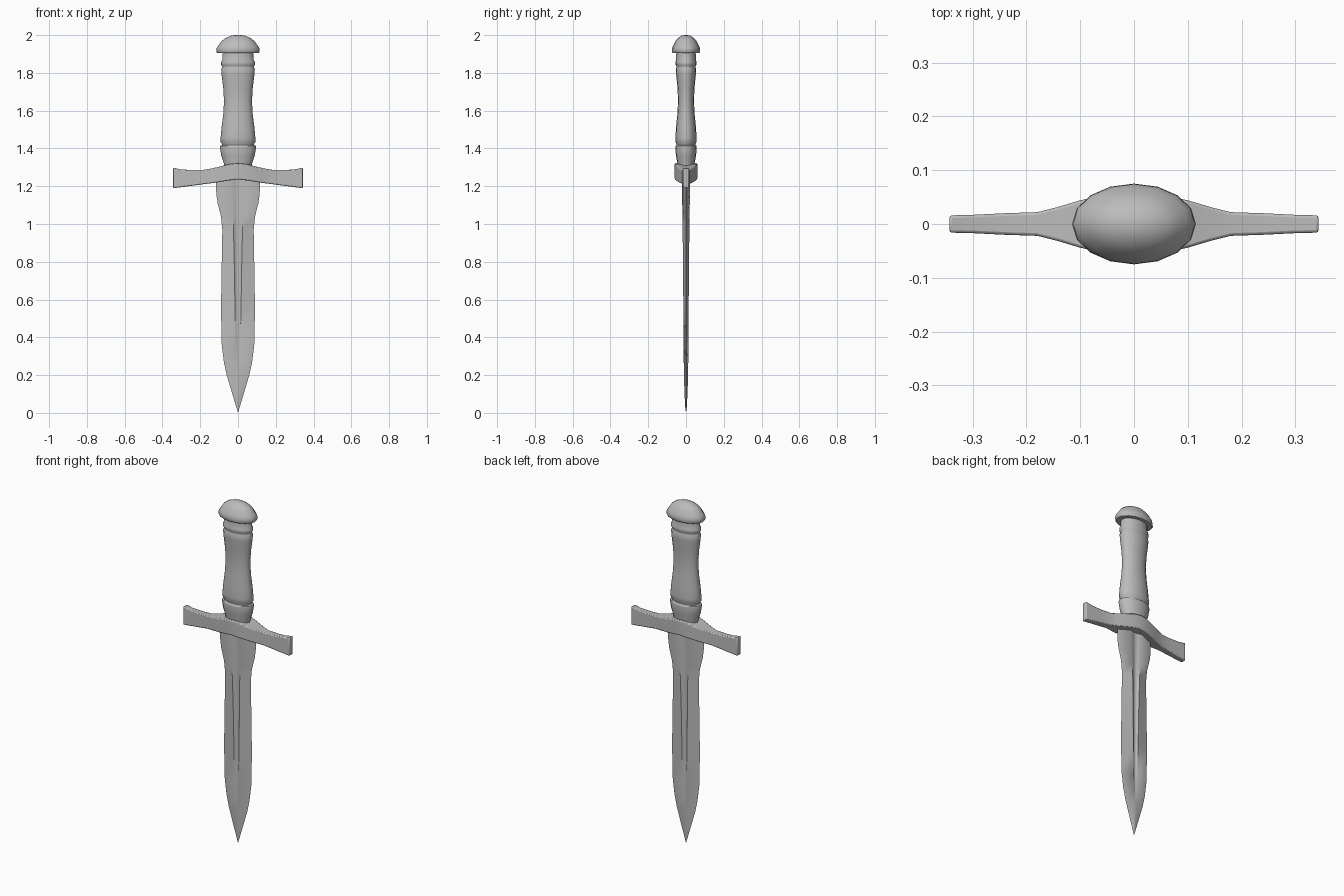
import bpy, bmesh, math

if "Cube" in bpy.data.objects:
    bpy.data.objects.remove(bpy.data.objects["Cube"], do_unlink=True)

GREY = (0.5, 0.5, 0.5, 1)
steel = bpy.data.materials.new("grey metal")
steel.use_nodes = True
steel.diffuse_color = GREY
steel.node_tree.nodes["Principled BSDF"].inputs["Base Color"].default_value = GREY


def loft(name, rings, angle=40, bevel=0):
    """Skin a list of equal-length point rings and close both ends."""
    bm = bmesh.new()
    loops = [[bm.verts.new(p) for p in ring] for ring in rings]
    n = len(loops[0])
    for a, b in zip(loops, loops[1:]):
        for i in range(n):
            j = (i + 1) % n
            bm.faces.new((a[i], a[j], b[j], b[i]))
    bm.faces.new(loops[0])
    bm.faces.new(loops[-1])
    bmesh.ops.remove_doubles(bm, verts=bm.verts, dist=1e-5)
    bmesh.ops.recalc_face_normals(bm, faces=bm.faces)
    mesh = bpy.data.meshes.new(name)
    bm.to_mesh(mesh)
    bm.free()
    obj = bpy.data.objects.new(name, mesh)
    bpy.context.collection.objects.link(obj)
    mesh.materials.append(steel)
    if bevel:
        mod = obj.modifiers.new("Bevel", "BEVEL")
        mod.width, mod.segments, mod.limit_method = bevel, 2, "ANGLE"
        mod.angle_limit = math.radians(40)
    bpy.ops.object.select_all(action="DESELECT")
    bpy.context.view_layer.objects.active = obj
    obj.select_set(True)
    bpy.ops.object.shade_smooth_by_angle(angle=math.radians(angle))
    return obj


def oval(rx, ry, z, n=16):
    return [(rx * math.cos(2 * math.pi * i / n), ry * math.sin(2 * math.pi * i / n), z)
            for i in range(n)]


# Domed oval pommel: (half width, half depth, height)
pommel = [(0.08, 0.05, 1.905), (0.109, 0.07, 1.905), (0.115, 0.075, 1.912),
          (0.113, 0.074, 1.932), (0.104, 0.068, 1.945), (0.088, 0.057, 1.967),
          (0.066, 0.042, 1.985), (0.035, 0.022, 1.997), (0.012, 0.008, 2.0)]
loft("pommel", [oval(*p) for p in pommel], 50)

# Waisted grip with grooves near both ends
grip = [(0.070, 0.042, 1.28), (0.074, 0.045, 1.32), (0.088, 0.053, 1.36),
        (0.096, 0.057, 1.405), (0.094, 0.056, 1.414), (0.085, 0.050, 1.418),
        (0.085, 0.050, 1.424), (0.092, 0.055, 1.432), (0.092, 0.056, 1.455),
        (0.087, 0.053, 1.51), (0.078, 0.046, 1.58), (0.074, 0.042, 1.65),
        (0.078, 0.045, 1.72), (0.087, 0.052, 1.79), (0.089, 0.054, 1.82),
        (0.084, 0.050, 1.829), (0.084, 0.050, 1.835), (0.090, 0.056, 1.843),
        (0.090, 0.056, 1.858), (0.083, 0.052, 1.868), (0.083, 0.053, 1.893),
        (0.080, 0.050, 1.907)]
loft("grip", [oval(*p) for p in grip], 50)

# Drooping crossguard: (x, half depth, bottom, top), mirrored to the other side
half = [(0.0, 0.060, 1.236, 1.322), (0.045, 0.056, 1.231, 1.317),
        (0.10, 0.044, 1.222, 1.303), (0.14, 0.032, 1.216, 1.294),
        (0.18, 0.022, 1.211, 1.287), (0.24, 0.020, 1.203, 1.285),
        (0.30, 0.017, 1.195, 1.289), (0.343, 0.016, 1.190, 1.298)]
stations = [(-x, d, b, t) for x, d, b, t in reversed(half[1:])] + half
loft("crossguard", [[(x, -d, b), (x, d, b), (x, d, t), (x, -d, t)]
                    for x, d, b, t in stations], 40, 0.005)

# Leaf-ended blade: (height, half width, half thickness, fuller half width, fuller depth)
blade = [(0.0, 0.0, 0.0, 0.0, 0.0), (0.03, 0.009, 0.004, 0.001, 0.0),
         (0.10, 0.030, 0.008, 0.002, 0.0), (0.20, 0.060, 0.011, 0.003, 0.0),
         (0.27, 0.075, 0.012, 0.006, 0.002), (0.36, 0.086, 0.013, 0.012, 0.007),
         (0.55, 0.090, 0.014, 0.016, 0.009), (0.80, 0.086, 0.016, 0.020, 0.011),
         (0.97, 0.083, 0.018, 0.024, 0.012), (1.04, 0.090, 0.019, 0.027, 0.012),
         (1.11, 0.108, 0.020, 0.031, 0.012), (1.16, 0.115, 0.021, 0.033, 0.012),
         (1.25, 0.116, 0.022, 0.036, 0.012)]


def blade_ring(z, w, t, g, d):
    face = [(w, 0), (g, t), (g * 0.5, t - d * 0.75), (0, t - d), (-g * 0.5, t - d * 0.75), (-g, t)]
    return [(x, y, z) for x, y in face] + [(-x, -y, z) for x, y in face]


loft("blade", [blade_ring(*s) for s in blade], 50)
